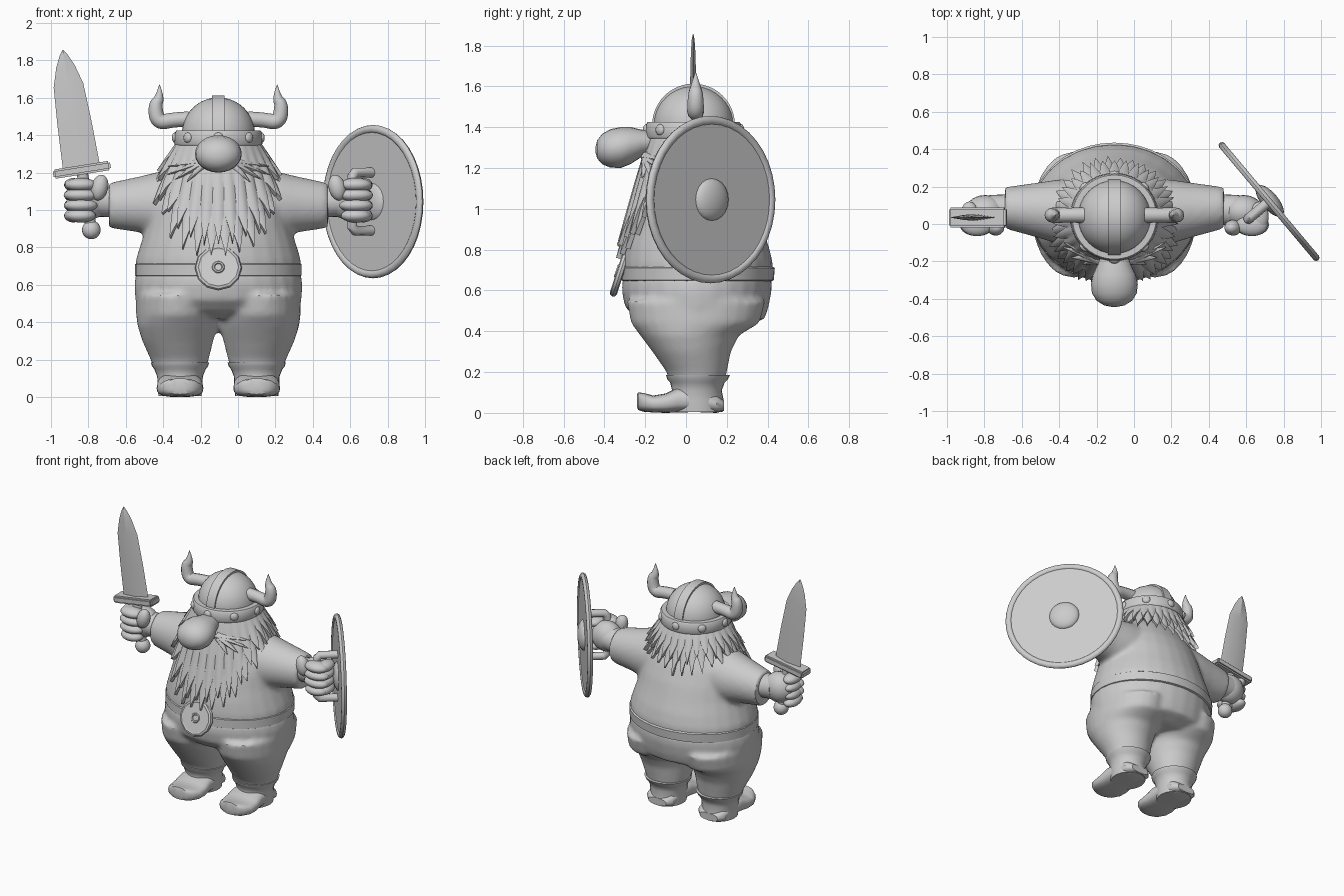
import bpy, bmesh, random
from math import sin, cos, pi, radians
from mathutils import Vector, Matrix

if "Cube" in bpy.data.objects:
    bpy.data.objects.remove(bpy.data.objects["Cube"])

random.seed(4)
CX = -0.105          # body centre line
HY = 0.037           # head centre in y


def finish(ob, angle=40):
    bpy.ops.object.select_all(action='DESELECT')
    ob.select_set(True)
    bpy.context.view_layer.objects.active = ob
    bpy.ops.object.convert(target='MESH')
    bpy.ops.object.shade_smooth_by_angle(angle=radians(angle))
    return ob


def make(name, bm, angle=40, blend=0):
    bmesh.ops.recalc_face_normals(bm, faces=bm.faces)
    me = bpy.data.meshes.new(name)
    bm.to_mesh(me)
    bm.free()
    ob = bpy.data.objects.new(name, me)
    bpy.context.collection.objects.link(ob)
    if blend:        # fuse overlapping lofts into one soft skin
        rm = ob.modifiers.new("fuse", 'REMESH')
        rm.mode, rm.voxel_size = 'VOXEL', 0.016
        sm = ob.modifiers.new("soften", 'SMOOTH')
        sm.iterations, sm.factor = blend, 0.5
    return finish(ob, angle)


def loft(bm, axis, sections, n=28, p=2.0):
    """Sections are (position on axis, a min, a max, b min, b max)."""
    rings = []
    for t, a0, a1, b0, b1 in sections:
        ring = []
        for i in range(n):
            c, s = cos(2 * pi * i / n), sin(2 * pi * i / n)
            c = abs(c) ** (2 / p) * (1 if c > 0 else -1)
            s = abs(s) ** (2 / p) * (1 if s > 0 else -1)
            a, b = (a0 + a1) / 2 + c * (a1 - a0) / 2, (b0 + b1) / 2 + s * (b1 - b0) / 2
            ring.append(bm.verts.new({'x': (t, a, b), 'y': (a, t, b), 'z': (a, b, t)}[axis]))
        rings.append(ring)
    for r, q in zip(rings, rings[1:]):
        for i in range(n):
            bm.faces.new((r[i], r[(i + 1) % n], q[(i + 1) % n], q[i]))
    bm.faces.new(rings[0])
    bm.faces.new(rings[-1])


def aim(loc, direction, scale=(1, 1, 1)):
    rot = Vector(direction).to_track_quat('Z', 'Y').to_matrix().to_4x4()
    return Matrix.Translation(loc) @ rot @ Matrix.Diagonal((*scale, 1))


def ball(bm, loc, radii, direction=(0, 0, 1), u=20, v=12):
    bmesh.ops.create_uvsphere(bm, u_segments=u, v_segments=v, radius=1, matrix=aim(loc, direction, radii))


def cone(bm, p0, p1, r0, r1, n=24, flat=1):
    d = Vector(p1) - Vector(p0)
    bmesh.ops.create_cone(bm, cap_ends=True, segments=n, radius1=r0, radius2=r1, depth=d.length,
                          matrix=aim((Vector(p0) + Vector(p1)) / 2, d, (1, flat, 1)))


def tube(name, pts, depth, kind='POLY', radii=None):
    cu = bpy.data.curves.new(name, 'CURVE')
    cu.dimensions, cu.bevel_depth, cu.bevel_resolution, cu.use_fill_caps = '3D', depth, 4, True
    sp = cu.splines.new(kind)
    sp.points.add(len(pts) - 1)
    for i, pt in enumerate(pts):
        sp.points[i].co = (*pt, 1)
        sp.points[i].radius = radii[i] if radii else 1
    sp.use_endpoint_u, sp.order_u, sp.resolution_u = True, 3, 6
    ob = bpy.data.objects.new(name, cu)
    bpy.context.collection.objects.link(ob)
    return finish(ob)


def ring(bm, R, r, M, n=40, m=10):
    vs = [[bm.verts.new(M @ Vector(((R + r * cos(2 * pi * j / m)) * cos(2 * pi * i / n),
                                    (R + r * cos(2 * pi * j / m)) * sin(2 * pi * i / n),
                                    r * sin(2 * pi * j / m)))) for j in range(m)] for i in range(n)]
    for i in range(n):
        for j in range(m):
            bm.faces.new((vs[i][j], vs[(i + 1) % n][j], vs[(i + 1) % n][(j + 1) % m], vs[i][(j + 1) % m]))


def centred(rows):   # (z, half width, y front, y back) -> loft sections
    return [(z, CX - h, CX + h, f, b) for z, h, f, b in rows]


# Tunic with sleeves
bm = bmesh.new()
loft(bm, 'z', centred([(.66, .445, -.31, .425), (.74, .44, -.31, .425), (.82, .415, -.3, .405),
                       (.9, .39, -.28, .375), (1.0, .37, -.25, .34), (1.1, .34, -.2, .295),
                       (1.18, .3, -.14, .245), (1.25, .22, -.1, .2), (1.3, .15, -.06, .16)]))
for s in (-1, 1):
    loft(bm, 'x', [(CX + s * o, y0, y1, z0, z1) for o, y0, y1, z0, z1 in (
        (.15, -.12, .25, .82, 1.23), (.32, -.1, .235, .85, 1.205), (.42, -.07, .22, .88, 1.18),
        (.585, -.025, .197, .905, 1.145))])
make("tunic", bm, blend=5)

# Belt hem
bm = bmesh.new()
loft(bm, 'z', centred([(.642, .43, -.3, .41), (.65, .445, -.315, .43), (.71, .445, -.315, .435),
                       (.722, .43, -.3, .415)]), n=40)
make("belt", bm)

# Trousers
bm = bmesh.new()
loft(bm, 'z', centred([(.42, .34, -.15, .28), (.46, .425, -.24, .385), (.52, .445, -.3, .405),
                       (.6, .45, -.315, .42), (.67, .44, -.31, .42)]))
for s in (-1, 1):
    loft(bm, 'z', [(z, CX + s * c - h, CX + s * c + h, f, b) for z, c, h, f, b in (
        (.15, .205, .14, -.08, .19), (.2, .207, .155, -.095, .2), (.3, .217, .19, -.165, .22),
        (.38, .22, .212, -.225, .26), (.44, .22, .22, -.27, .36), (.55, .22, .22, -.29, .39))])
make("trousers", bm, blend=5)

# Boots
for s, side in ((-1, "left"), (1, "right")):
    c = CX + s * .205
    bm = bmesh.new()
    loft(bm, 'z', [(z, c - h, c + h, f, b) for z, h, f, b in (
        (.005, .115, -.07, .18), (.06, .12, -.08, .185), (.11, .122, -.068, .175),
        (.15, .138, -.078, .19), (.165, .15, -.092, .205), (.185, .156, -.098, .215), (.187, .13, -.07, .19))])
    make(side + "_boot_shaft", bm)
    bm = bmesh.new()
    loft(bm, 'y', [(y, c - h, c + h, z0, z1) for y, h, z0, z1 in (
        (.185, .07, .01, .06), (.15, .105, 0, .09), (.05, .112, .004, .12), (-.04, .12, .002, .125),
        (-.1, .125, 0, .095), (-.16, .122, .002, .085), (-.21, .1, .006, .098), (-.235, .065, .015, .1),
        (-.24, .03, .03, .09))], n=24, p=2.8)
    make(side + "_boot_foot", bm)

# Fists: wrist, palm, stacked fingers and thumb
for s, side in ((-1, "left"), (1, "right")):
    X = lambda o: CX + s * o
    bm = bmesh.new()
    cone(bm, (X(.54), .08, 1.04), (X(.66), .07, 1.05), .08, .085)
    ball(bm, (X(.69), .065, 1.055), (.11, .09, .105))
    for k, z in enumerate((1.135, 1.08, 1.025, .97)):
        w = (.085, .092, .09, .08)[k]
        ball(bm, (X(.735), -.005, z), (w, .06, .037))
        ball(bm, (X(.775), .04, z), (.05, .08, .036))
    ball(bm, (X(.635), -.02, 1.12), (.042, .045, .07), (-s * .25, 0, 1))
    make(side + "_fist", bm)

# Sword, built upright around its guard and then tilted
tilt = Matrix.Translation((-.835, .035, 1.215)) @ Matrix.Rotation(radians(-9), 4, 'Y')
bm = bmesh.new()
loft(bm, 'z', [(0, -.1, .1, -.016, .016), (.25, -.092, .092, -.016, .016), (.457, -.08, .08, -.014, .014),
               (.56, -.05, .05, -.011, .011), (.62, -.022, .022, -.007, .007), (.648, -.003, .003, -.002, .002)], n=4)
bm.transform(tilt)
make("sword_blade", bm, 20)
bm = bmesh.new()
bmesh.ops.create_cube(bm, size=1, matrix=Matrix.Diagonal((.31, .105, .05, 1)))
bmesh.ops.bevel(bm, geom=bm.edges[:], offset=.01, segments=2, affect='EDGES')
cone(bm, (0, 0, -.31), (0, 0, 0), .03, .03, 16)
ball(bm, (0, 0, -.325), (.05, .05, .05))
bm.transform(tilt)
make("sword_hilt", bm)

# Shield with rim, boss and hand grip
N = Vector((.766, .643, 0))
C = Vector((.722, .12, 1.045))
bm = bmesh.new()
cone(bm, C - N * .01, C + N * .01, .385, .385, 40)
ring(bm, .388, .022, aim(C, N, (1, 1, .85)))
ball(bm, C + N * .005, (.105, .105, .045), N)
make("shield", bm)
G = C - N * .145
up = Vector((0, 0, .155))
tube("shield_grip", [C + up, G + N * .02 + up, G + up * .87, G - up * .87, G + N * .02 - up, C - up], .027)

# Helmet dome (also fills the head), crest strip, band and rivets
bm = bmesh.new()
ball(bm, (CX, HY, 1.41), (.195, .197, .192), u=32, v=20)
cone(bm, (CX - .033, HY, 1.41), (CX + .033, HY, 1.41), .203, .203, 48)
make("helmet_dome", bm)
bm = bmesh.new()
loft(bm, 'z', [(z, CX - r, CX + r, HY - r, HY + r) for z, r in (
    (1.345, .2), (1.345, .23), (1.355, .236), (1.415, .232), (1.425, .225), (1.427, .18))], n=40)
for k in range(8):
    a = radians(45 * k)
    d = Vector((sin(a), -cos(a), 0))
    ball(bm, Vector((CX, HY, 1.387)) + d * .232, (.028, .028, .016), d, 12, 8)
make("helmet_band", bm)

# Horns
for s, side in ((-1, "left"), (1, "right")):
    tube(side + "_horn", [(CX + s * o, .047, z) for o, z in (
        (.16, 1.485), (.23, 1.485), (.325, 1.465), (.34, 1.56), (.312, 1.6), (.315, 1.67))],
        .042, 'NURBS', (1, .92, 1, .9, .6, .04))

# Nose
bm = bmesh.new()
loft(bm, 'y', [(y, CX - h, CX + h, z - v, z + v) for y, h, z, v in (
    (-.443, .015, 1.29, .015), (-.435, .055, 1.291, .045), (-.41, .095, 1.293, .075), (-.37, .12, 1.296, .094),
    (-.32, .125, 1.3, .1), (-.27, .115, 1.31, .09), (-.22, .09, 1.32, .068), (-.15, .065, 1.33, .05))], n=24)
make("nose", bm)


# Beard and hair: skirts that end in points, long in front and short behind
KEYS = [(0, .365, .74), (22, .365, .765), (42, .37, .86), (62, .36, 1.03), (80, .34, 1.14), (110, .33, 1.15), (181, .3, 1.09)]


def tip(deg):
    for (a, r, z), (b, q, w) in zip(KEYS, KEYS[1:]):
        if deg <= b:
            f = (deg - a) / (b - a)
            return r + (q - r) * f, z + (w - z) * f


def hair_layer(name, lift, shift, spikes=30, rows=6):
    bm = bmesh.new()
    n, cols = spikes * 4, []
    for i in range(n):
        if i % 4 == 0:
            jitter = random.uniform(-.025, .025)
        a = 2 * pi * (i / 4 + shift) / spikes
        R, z = tip(abs((a / pi * 180 + 180) % 360 - 180))
        full = 1.38 - z
        notch = (.32 * full * .6 + .045) * (1, .55, 0, .55)[i % 4]
        end = full - notch - lift + jitter * (i % 4 == 2)
        bulge = (0, .012, .02, .012)[i % 4]
        col = []
        for j in range(rows + 1):
            t = end * j / rows / full
            r = .2 + (R - .2) * t ** .92 + bulge * j / rows + lift * .15
            col.append(bm.verts.new((CX + r * sin(a), HY - r * cos(a), 1.38 - full * t)))
        cols.append(col)
    for i in range(n):
        for j in range(rows):
            bm.faces.new((cols[i][j], cols[i][j + 1], cols[(i + 1) % n][j + 1], cols[(i + 1) % n][j]))
    ob = make(name, bm)
    so = ob.modifiers.new("thickness", 'SOLIDIFY')
    so.thickness, so.offset = .025, -1
    finish(ob, 50)


hair_layer("beard_and_hair", 0, 0)
hair_layer("beard_upper_layer", .07, .5)

# Moustache tufts
bm = bmesh.new()
for s in (-1, 1):
    for o, y, z in ((.27, -.1, 1.235), (.275, -.125, 1.19), (.23, -.18, 1.165), (.17, -.215, 1.15)):
        cone(bm, (CX + s * .07, -.18, 1.255), (CX + s * o, y, z), .042, .002, 8, .7)
make("moustache", bm, 60)

# Belt medallion
axis = Vector((0, -cos(radians(18)), sin(radians(18))))
M = Vector((CX, -.322, .69))
bm = bmesh.new()
cone(bm, M - axis * .015, M + axis * .015, .105, .105, 12)
ring(bm, .108, .018, aim(M, axis), 12, 8)
ring(bm, .026, .008, aim(M + axis * .016, axis), 16, 6)
make("medallion", bm)
